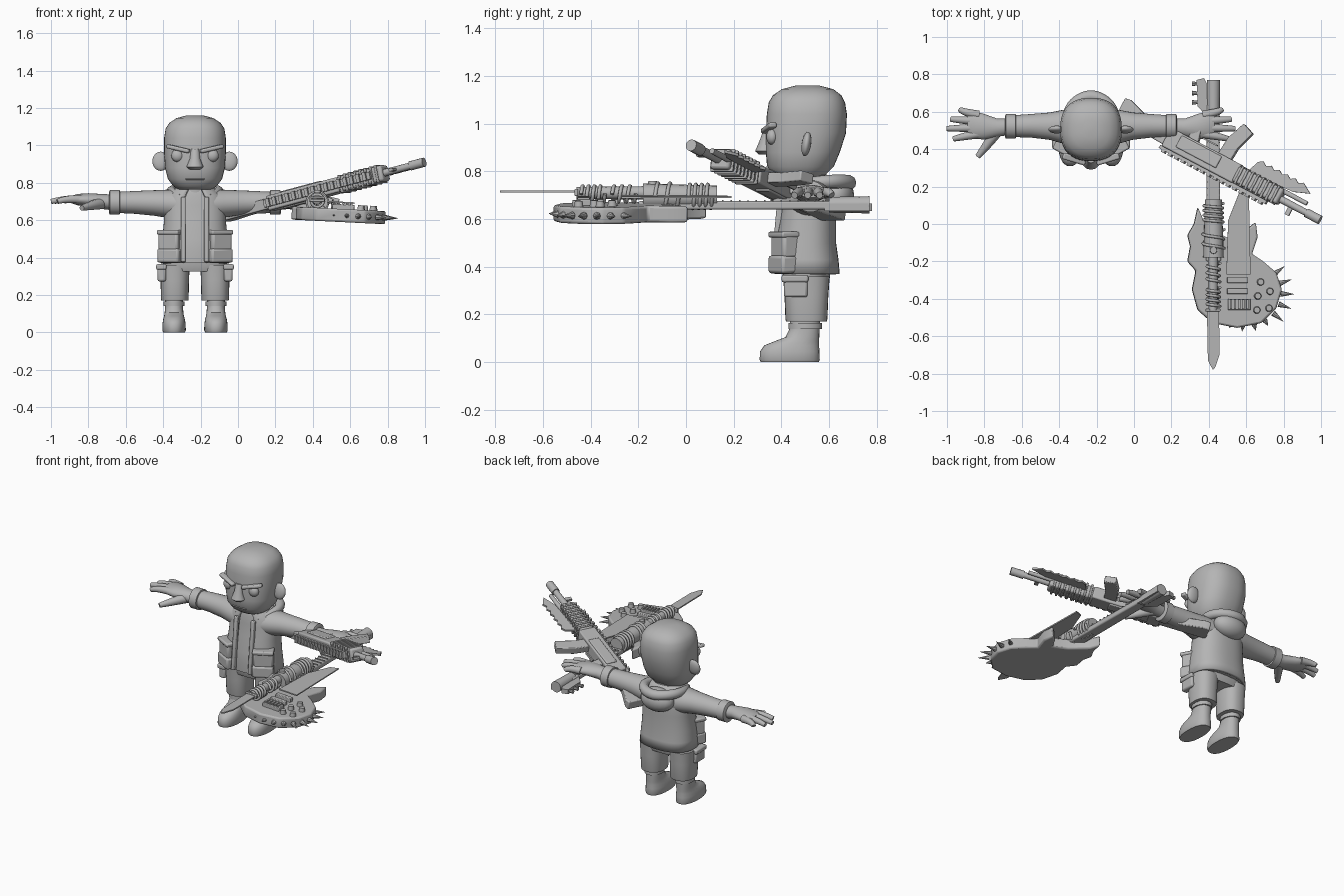
import bpy, bmesh, math
from mathutils import Matrix, Vector

default_cube = bpy.data.objects.get("Cube")
if default_cube:
    bpy.data.objects.remove(default_cube, do_unlink=True)

grey = bpy.data.materials.new("plain_grey")
grey.use_nodes = True
grey.diffuse_color = (.46, .46, .46, 1)
grey.node_tree.nodes["Principled BSDF"].inputs["Base Color"].default_value = (.46, .46, .46, 1)

IDENTITY = Matrix.Identity(4)
MIDDLE = -.23  # x of the figure's centre line
built = []


def finish(name, bm, matrix=IDENTITY, bevel=0.0):
    """Turn a bmesh into a named object."""
    bmesh.ops.recalc_face_normals(bm, faces=bm.faces)
    mesh = bpy.data.meshes.new(name)
    bm.to_mesh(mesh)
    bm.free()
    mesh.materials.append(grey)
    obj = bpy.data.objects.new(name, mesh)
    obj.matrix_world = matrix
    bpy.context.collection.objects.link(obj)
    if bevel:
        mod = obj.modifiers.new("soft_edges", "BEVEL")
        mod.width, mod.segments = bevel, 2
    built.append(obj)
    return obj


def loft(name, axis, sections, power=2.0, gap=0.0, sides=28):
    """Skin rounded sections (t, u, v, radius_u, radius_v) along an axis; gap leaves the front open."""
    bm = bmesh.new()
    rings = []
    for t, u, v, ru, rv in sections:
        ring = []
        for i in range(sides):
            share = i / (sides - 1) if gap else i / sides
            a = -math.pi / 2 + gap + share * (math.tau - 2 * gap)
            c, s = math.cos(a), math.sin(a)
            p = u + ru * math.copysign(abs(c) ** (2 / power), c)
            q = v + rv * math.copysign(abs(s) ** (2 / power), s)
            ring.append(bm.verts.new({"x": (t, p, q), "y": (p, t, q), "z": (p, q, t)}[axis]))
        rings.append(ring)
    for low, high in zip(rings, rings[1:]):
        for i in range(sides - 1 if gap else sides):
            j = (i + 1) % sides
            bm.faces.new((low[i], low[j], high[j], high[i]))
    if not gap:
        bm.faces.new(rings[0])
        bm.faces.new(rings[-1])
    return finish(name, bm)


def box(name, centre, size, matrix=IDENTITY, turn=(0, 0, 0), bevel=0.0):
    bm = bmesh.new()
    bmesh.ops.create_cube(bm, size=1)
    bmesh.ops.scale(bm, vec=size, verts=bm.verts)
    spin = Matrix.Rotation(turn[2], 4, "Z") @ Matrix.Rotation(turn[1], 4, "Y") @ Matrix.Rotation(turn[0], 4, "X")
    return finish(name, bm, matrix @ Matrix.Translation(centre) @ spin, bevel)


def ball(name, centre, radii, turn=0.0):
    bm = bmesh.new()
    bmesh.ops.create_uvsphere(bm, u_segments=20, v_segments=12, radius=1)
    bmesh.ops.scale(bm, vec=radii, verts=bm.verts)
    return finish(name, bm, Matrix.Translation(centre) @ Matrix.Rotation(turn, 4, "X"))


def rod(name, start, end, r_start, r_end, matrix=IDENTITY, sides=14):
    """Cylinder or cone between two points."""
    start, end = Vector(start), Vector(end)
    bm = bmesh.new()
    bmesh.ops.create_cone(bm, cap_ends=True, segments=sides, radius1=r_start, radius2=r_end, depth=(end - start).length)
    aim = (end - start).to_track_quat("Z", "Y").to_matrix().to_4x4()
    return finish(name, bm, matrix @ Matrix.Translation((start + end) / 2) @ aim)


def prism(name, outline, low, high, matrix=IDENTITY, bevel=0.0):
    """Extrude a flat outline from height low to high."""
    bm = bmesh.new()
    face = bm.faces.new([bm.verts.new((x, y, low)) for x, y in outline])
    new = bmesh.ops.extrude_face_region(bm, geom=[face])["geom"]
    bmesh.ops.translate(bm, vec=(0, 0, high - low), verts=[g for g in new if isinstance(g, bmesh.types.BMVert)])
    return finish(name, bm, matrix, bevel)


def tube(name, points, radii):
    """Smooth tapered tube along a path."""
    curve = bpy.data.curves.new(name, "CURVE")
    curve.dimensions, curve.bevel_depth, curve.bevel_resolution = "3D", 1, 3
    curve.use_fill_caps, curve.resolution_u = True, 6
    spline = curve.splines.new("NURBS")
    spline.points.add(len(points) - 1)
    spline.use_endpoint_u, spline.order_u = True, 3
    for knot, place, radius in zip(spline.points, points, radii):
        knot.co, knot.radius = (*place, 1), radius
    curve.materials.append(grey)
    bpy.context.collection.objects.link(bpy.data.objects.new(name, curve))


# Head and face
head = [(.765, .48, .09, .09), (.78, .475, .115, .105), (.82, .48, .145, .14), (.88, .49, .16, .155),
        (.96, .503, .165, .168), (1.04, .507, .165, .168), (1.09, .507, .157, .16), (1.12, .508, .137, .143),
        (1.145, .51, .1, .108), (1.16, .51, .045, .05)]
loft("head", "z", [(z, MIDDLE, y, rx, ry) for z, y, rx, ry in head], power=2.4, sides=40)
loft("neck", "z", [(.7, MIDDLE, .51, .08, .08), (.8, MIDDLE, .51, .08, .08)])
loft("nose", "z", [(.872, MIDDLE, .335, .03, .03), (.885, MIDDLE, .33, .045, .04),
                   (.93, MIDDLE, .335, .027, .026), (.98, MIDDLE, .345, .024, .018)], sides=12)
box("mouth", (MIDDLE, .348, .82), (.1, .02, .008), bevel=.003)

# Shirt, jacket shell and hood
torso = [(.37, .505, .185, .14), (.43, .502, .18, .138), (.5, .5, .175, .13), (.6, .51, .165, .12),
         (.68, .515, .165, .113), (.73, .515, .15, .108), (.765, .512, .11, .095), (.785, .51, .09, .085)]
loft("shirt", "z", [(z, MIDDLE, y, rx - .018, ry - .018) for z, y, rx, ry in torso], power=2.4)
jacket = loft("jacket", "z", [(z, MIDDLE, y, rx, ry) for z, y, rx, ry in torso], power=2.4, gap=.3, sides=40)
solid = jacket.modifiers.new("cloth", "SOLIDIFY")
solid.thickness = .018
tube("hood_rim", [(MIDDLE + x, y, z) for x, y, z in
                  [(-.075, .43, .73), (-.13, .5, .75), (-.12, .63, .76), (0, .7, .75),
                   (.12, .63, .76), (.13, .5, .75), (.075, .43, .73)]], (.015, .025, .03, .033, .03, .025, .015))
ball("hood_bag", (MIDDLE, .63, .7), (.115, .075, .075), turn=.3)

# Hips
loft("trouser_hips", "z", [(.325, MIDDLE, .505, .16, .088), (.36, MIDDLE, .505, .172, .1),
                           (.43, MIDDLE, .505, .165, .1)], power=2.6)

for side, label in ((-1, "right"), (1, "left")):
    def across(x):
        return MIDDLE + side * x

    # Face details
    ball(label + "_ear", (across(.183), .505, .915), (.045, .02, .052), turn=-.15)
    ball(label + "_eye", (across(.093), .362, .945), (.034, .025, .034))
    box(label + "_brow", (across(.09), .347, .982), (.13, .035, .022), turn=(0, -side * .22, side * .3), bevel=.008)

    # Sleeve, cuff and hand
    arm = [(.08, .515, .68, .1, .085), (.15, .52, .688, .09, .075), (.22, .523, .692, .073, .068),
           (.32, .525, .695, .063, .061), (.42, .523, .695, .058, .056)]
    loft(label + "_sleeve", "x", [(across(x), *rest) for x, *rest in arm])
    cuff = [(.4, .055), (.403, .066), (.455, .066), (.46, .055)]
    loft(label + "_cuff", "x", [(across(x), .522, .695, r, r) for x, r in cuff])
    palm = [(.44, .52, .695, .045, .042), (.5, .515, .7, .048, .04), (.57, .52, .708, .068, .036),
            (.63, .53, .71, .074, .03), (.66, .532, .71, .06, .02)]
    loft(label + "_palm", "x", [(across(x), *rest) for x, *rest in palm])
    for base, tip, reach in ((.582, .612, .7), (.55, .56, .75), (.515, .51, .77), (.482, .455, .735)):
        tube(label + "_finger", [(across(.6), base, .71), (across(.68), (base + tip) / 2, .718),
                                 (across(reach), tip, .7)], (.024, .021, .014))
    tube(label + "_thumb", [(across(.5), .5, .69), (across(.55), .43, .68), (across(.605), .36, .665)],
         (.032, .026, .015))

    # Jacket pockets
    box(label + "_chest_pocket", (across(.13), .415, .485), (.12, .075, .095), turn=(0, 0, side * .5), bevel=.012)
    box(label + "_pocket_flap", (across(.13), .411, .535), (.13, .085, .025), turn=(0, 0, side * .5), bevel=.008)
    box(label + "_hem_pocket", (across(.13), .408, .41), (.13, .08, .075), turn=(0, 0, side * .5), bevel=.012)
    box(label + "_jacket_edge", (across(.062), .386, .55), (.025, .03, .35), turn=(-.09, 0, 0), bevel=.007)

    # Trouser leg, cargo pocket and boot
    leg = [(.17, .072, .085), (.18, .074, .088), (.28, .076, .092), (.36, .08, .098)]
    loft(label + "_trouser_leg", "z", [(z, across(.108), .505, rx, ry) for z, rx, ry in leg], power=2.4)
    box(label + "_cargo_pocket", (across(.178), .46, .31), (.045, .1, .075), bevel=.01)
    box(label + "_cargo_flap", (across(.18), .457, .35), (.055, .112, .03), bevel=.008)
    boot = [(0, .435, .058, .122), (.01, .435, .063, .126), (.045, .435, .062, .125), (.07, .443, .058, .115),
            (.088, .465, .053, .093), (.105, .488, .05, .071), (.14, .497, .048, .063), (.18, .5, .048, .063)]
    loft(label + "_boot", "z", [(z, across(.112), *rest) for z, *rest in boot], power=2.3)
    loft(label + "_boot_top", "z", [(z, across(.112), .5, .056, .07) for z in (.14, .165)])

# Guitar body, leaning slightly down to one side
lean = Matrix.Translation((.55, 0, .625)) @ Matrix.Rotation(.05, 4, "Y") @ Matrix.Translation((-.55, 0, 0))
outline = [(.37, .02), (.34, .09), (.32, 0), (.285, -.06), (.3, -.12), (.285, -.2), (.33, -.25), (.31, -.35),
           (.34, -.46), (.42, -.53), (.55, -.555), (.68, -.53), (.76, -.45), (.79, -.35), (.76, -.26),
           (.69, -.2), (.63, -.16), (.66, -.07), (.65, .01), (.6, -.03), (.56, -.1), (.47, -.06)]
prism("guitar_body", outline, -.035, .035, lean, bevel=.01)
prism("guitar_blade_plate", [(.49, -.27), (.62, -.27), (.61, .19), (.56, .17), (.5, .02)], .066, .074, lean)
for row in range(2):
    box("guitar_pickup", (.55, -.3 - row * .06, .045), (.11, .03, .03), lean, bevel=.004)
box("guitar_bridge", (.56, -.43, .045), (.12, .06, .03), lean, bevel=.004)
for i in range(5):
    box("bridge_saddle", (.515 + i * .022, -.43, .063), (.012, .05, .012), lean)
for x, y in ((.675, -.31), (.725, -.36), (.66, -.385), (.72, -.45), (.655, -.46)):
    rod("guitar_knob", (x, y, .03), (x, y, .06), .02, .016, lean)
for i in range(9):
    angle = -2 + i * .33
    aim = Vector((math.cos(angle), math.sin(angle), 0))
    root = Vector((.6, -.37, 0)) + Vector((aim.x * .185, aim.y * .17, 0))
    rod("guitar_spike", root, root + aim * (.07 if i > 3 else .035), .016, .001, lean, sides=8)

# Guitar neck and head
prism("guitar_neck", [(.385, -.2), (.465, -.2), (.455, .64), (.39, .64)], .64, .675, bevel=.008)
prism("guitar_head", [(.385, .58), (.46, .58), (.46, .77), (.39, .75), (.375, .78), (.335, .77),
                      (.34, .63)], .635, .665)
rod("guitar_head_pipe", (.425, .6, .66), (.425, .77, .66), .033, .036)
for i in range(14):
    box("guitar_fret", (.424, .12 + i * .035, .677), (.07, .006, .006))
for y in (.65, .7, .75):
    rod("tuning_peg", (.345, y, .65), (.31, y, .65), .008, .013, sides=8)

# Pipe lashed to the neck, with rope and a knife
rod("lashed_pipe", (.425, -.18, .695), (.425, .13, .695), .055, .045, sides=20)
rod("pipe_button", (.425, -.14, .73), (.425, -.14, .76), .022, .018)
rod("knife_handle", (.422, -.46, .71), (.422, -.17, .71), .025, .028)
box("knife_guard", (.422, -.46, .712), (.08, .015, .03), bevel=.004)
prism("knife_blade", [(.39, -.46), (.455, -.46), (.457, -.7), (.435, -.765), (.422, -.78), (.395, -.73)], .711, .719)
for middle, height, radius, turns in ((.06, .695, .054, 4), (-.08, .695, .059, 2), (-.26, .705, .036, 3),
                                      (-.39, .705, .036, 4)):
    coil = [(.424 + radius * math.cos(a * math.pi / 4), middle - .05 + a * .1 / (turns * 8),
             height + radius * math.sin(a * math.pi / 4)) for a in range(turns * 8 + 1)]
    tube("rope_wrap", coil, [.008] * len(coil))

# Rifle frame: x along the barrel, y towards the magazine
butt, muzzle = Vector((-.08, .6, .62)), Vector((1, .03, .91))
along = (muzzle - butt).normalized()
down = Vector((0, 0, 1)).cross(along).normalized()
rifle = Matrix.Translation(butt) @ Matrix((along, down, along.cross(down))).transposed().to_4x4()

# Rifle stock, receiver and grip
prism("rifle_stock", [(0, -.035), (0, .08), (.03, .085), (.16, .045), (.33, .04), (.33, -.045)],
      -.028, .028, rifle, bevel=.006)
box("rifle_receiver", (.52, 0, 0), (.44, .11, .08), rifle, bevel=.008)
box("receiver_plate", (.5, .01, 0), (.25, .07, .095), rifle, bevel=.006)
prism("rifle_grip", [(.41, .04), (.47, .04), (.44, .15), (.385, .14)], -.02, .02, rifle, bevel=.006)
box("trigger_guard", (.52, .085, 0), (.09, .008, .02), rifle)
prism("rifle_magazine", [(.59, .04), (.67, .04), (.675, .12), (.71, .23), (.64, .255), (.6, .15)],
      -.022, .022, rifle, bevel=.005)

# Rifle rail, handguard and barrel
box("rifle_rail", (.62, -.062, 0), (.66, .02, .04), rifle)
for i in range(16):
    box("rail_tooth", (.32 + i * .04, -.077, 0), (.02, .014, .045), rifle)
box("rifle_handguard", (.87, 0, 0), (.28, .09, .085), rifle, bevel=.012)
for i in range(8):
    box("handguard_rib", (.755 + i * .032, 0, 0), (.014, .105, .098), rifle, bevel=.004)
rod("rifle_barrel", (.95, -.01, 0), (1.24, -.01, 0), .02, .018, rifle)
rod("rifle_muzzle", (1.17, -.01, 0), (1.255, -.01, 0), .025, .025, rifle)
rod("gas_tube", (.98, .035, 0), (1.15, .035, 0), .014, .012, rifle)
box("front_sight", (1.08, -.04, 0), (.025, .06, .015), rifle)

# Toothed blade under the barrel
teeth = [(1.08 - i * .025, .125 - (i % 2) * .015) for i in range(12)]
prism("toothed_blade", [(.78, .04), (1.05, .055), (1.14, .09)] + teeth, -.006, .006, rifle)

# Smooth rounded forms, keep hard edges crisp
for obj in built:
    obj.select_set(True)
bpy.context.view_layer.objects.active = built[0]
bpy.ops.object.shade_smooth_by_angle(angle=math.radians(40))
